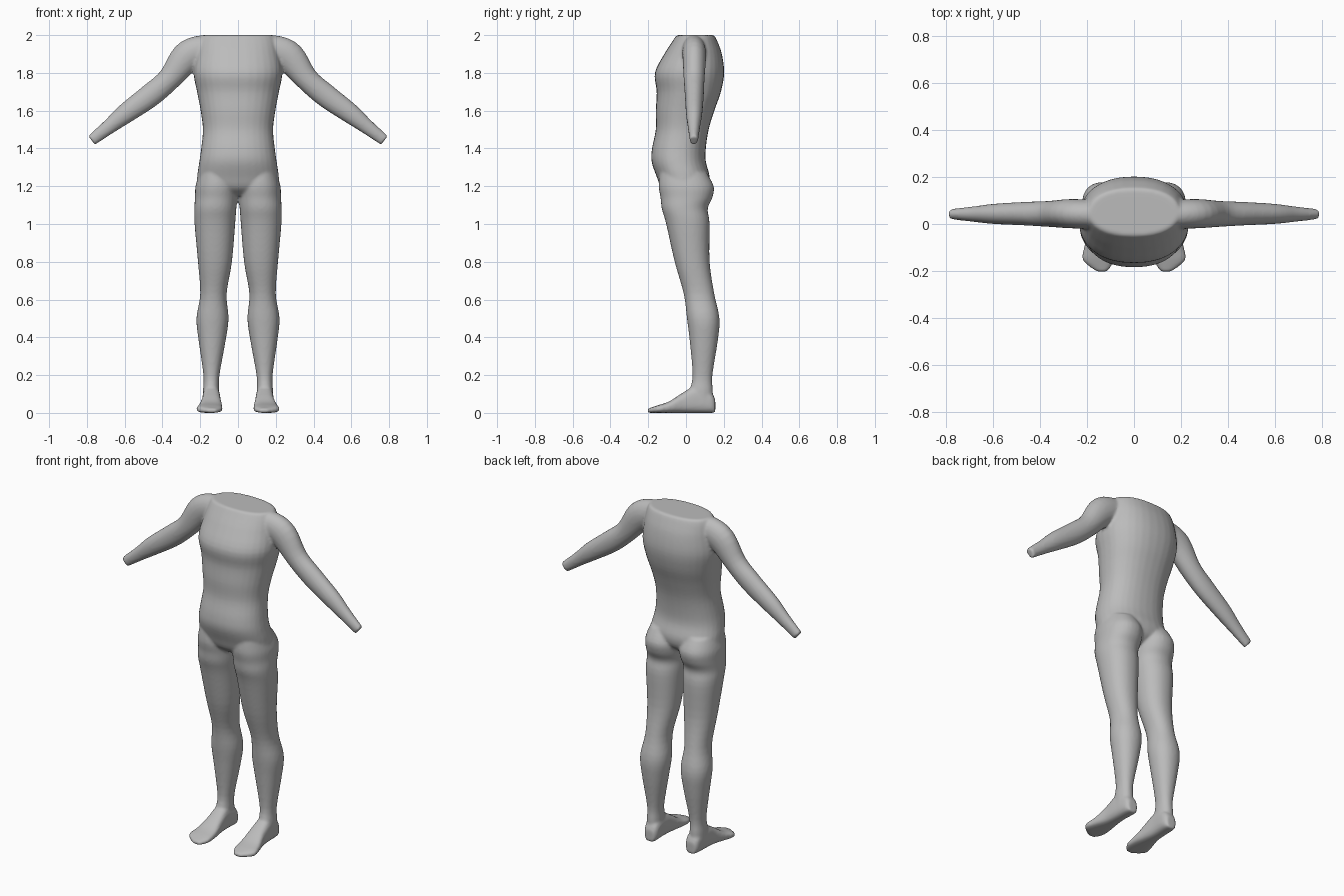
import bpy, bmesh, math
from mathutils import Vector

if "Cube" in bpy.data.objects:
    bpy.data.objects.remove(bpy.data.objects["Cube"])

skin = bpy.data.materials.new("plain grey")
skin.diffuse_color = (0.5, 0.5, 0.5, 1)
skin.use_nodes = True
skin.node_tree.nodes["Principled BSDF"].inputs["Base Color"].default_value = skin.diffuse_color
bm = bmesh.new()


def smooth_rows(rows, steps=4):
    """Catmull-Rom interpolation of section tables."""
    out = []
    for i in range(len(rows) - 1):
        p = [rows[max(0, min(len(rows) - 1, i + k))] for k in (-1, 0, 1, 2)]
        for s in range(steps):
            t = s / steps
            out.append([0.5 * (2 * b + (c - a) * t + (2 * a - 5 * b + 4 * c - d) * t * t
                               + (3 * b - a - 3 * c + d) * t ** 3) for a, b, c, d in zip(*p)])
    return out + [list(rows[-1])]


def loft(sections, power=2.0, n=32, mirror=False):
    """Skin (centre, u axis, v axis) sections and cap both ends."""
    for side in ((1, -1) if mirror else (1,)):
        part, rings = bmesh.new(), []
        for c, u, v in sections:
            ring = []
            for k in range(n):
                a = 2 * math.pi * k / n
                ca, sa = math.cos(a), math.sin(a)
                p = (c + u * math.copysign(abs(ca) ** (2 / power), ca)
                     + v * math.copysign(abs(sa) ** (2 / power), sa))
                ring.append(part.verts.new((p.x * side, p.y, p.z)))
            rings.append(ring)
        for r, q in zip(rings, rings[1:]):
            for k in range(n):
                part.faces.new((r[k], r[(k + 1) % n], q[(k + 1) % n], q[k]))
        part.faces.new(rings[0])
        part.faces.new(rings[-1])
        bmesh.ops.recalc_face_normals(part, faces=part.faces)
        tmp = bpy.data.meshes.new("tmp")
        part.to_mesh(tmp)
        part.free()
        bm.from_mesh(tmp)
        bpy.data.meshes.remove(tmp)


def upright(rows):
    """Horizontal sections from z, x0, x1, y0, y1."""
    return [(Vector(((a + b) / 2, (c + d) / 2, z)), Vector(((b - a) / 2, 0, 0)),
             Vector((0, (d - c) / 2, 0))) for z, a, b, c, d in smooth_rows(rows)]


# torso: z, half width, front y, back y
torso = [(2.0, .19, -.05, .15), (1.97, .205, -.07, .165), (1.9, .22, -.115, .19),
         (1.8, .235, -.165, .202), (1.7, .217, -.155, .185), (1.6, .198, -.16, .15),
         (1.5, .186, -.16, .12), (1.4, .195, -.18, .105), (1.33, .205, -.182, .105),
         (1.25, .216, -.155, .125), (1.19, .21, -.13, .11), (1.15, .12, -.08, .06)]
loft(upright([(z, -w, w, f, b) for z, w, f, b in torso]), 2.25)

# legs: z, inner x, outer x, front y, back y
legs = [(1.27, .02, .205, -.14, .11), (1.2, .0, .225, -.145, .147), (1.14, .002, .228, -.135, .14),
        (1.08, .009, .231, -.128, .115), (1.0, .015, .23, -.105, .125), (.8, .032, .212, -.06, .125),
        (.63, .06, .2, -.012, .15), (.5, .05, .22, .005, .177), (.38, .066, .208, .02, .168),
        (.2, .098, .183, .035, .14), (.12, .1, .185, .02, .142), (.05, .1, .185, .02, .142)]
loft(upright(legs), 2.15, mirror=True)

# feet: y, inner x, outer x, top z
feet = [(.155, .11, .165, .07), (.13, .095, .18, .11), (.05, .095, .187, .14), (-.02, .09, .192, .105),
        (-.09, .083, .21, .06), (-.15, .083, .22, .04), (-.185, .1, .185, .028), (-.203, .115, .155, .022)]
loft([(Vector(((a + b) / 2, y, h / 2)), Vector(((b - a) / 2, 0, 0)), Vector((0, 0, h / 2)))
      for y, a, b, h in smooth_rows(feet)], 2.8, mirror=True)

# arms: centre x, centre z, radius in front view, centre y, radius in y
arms = smooth_rows([(.13, 1.925, .07, .04, .06), (.2, 1.918, .08, .042, .062), (.275, 1.88, .082, .044, .062),
                    (.365, 1.767, .062, .043, .055), (.465, 1.68, .062, .044, .05), (.595, 1.585, .053, .043, .043),
                    (.68, 1.517, .04, .042, .033), (.775, 1.443, .03, .042, .022)])
sections = []
for i, (x, z, r, y, ry) in enumerate(arms):
    p, q = arms[max(i - 1, 0)], arms[min(i + 1, len(arms) - 1)]
    t = Vector((q[0] - p[0], 0, q[1] - p[1])).normalized()
    sections.append((Vector((x, y, z)), Vector((-t.z, 0, t.x)) * r, Vector((0, ry, 0))))
loft(sections, mirror=True)

# fuse everything into one smooth skin
mesh = bpy.data.meshes.new("headless_body")
bm.to_mesh(mesh)
bm.free()
mesh.materials.append(skin)
body = bpy.data.objects.new("headless_body", mesh)
bpy.context.collection.objects.link(body)
fuse = body.modifiers.new("fuse", 'REMESH')
fuse.mode = 'VOXEL'
fuse.voxel_size = 0.008
fuse.use_smooth_shade = True
relax = body.modifiers.new("relax", 'SMOOTH')
relax.factor = 0.5
relax.iterations = 5
